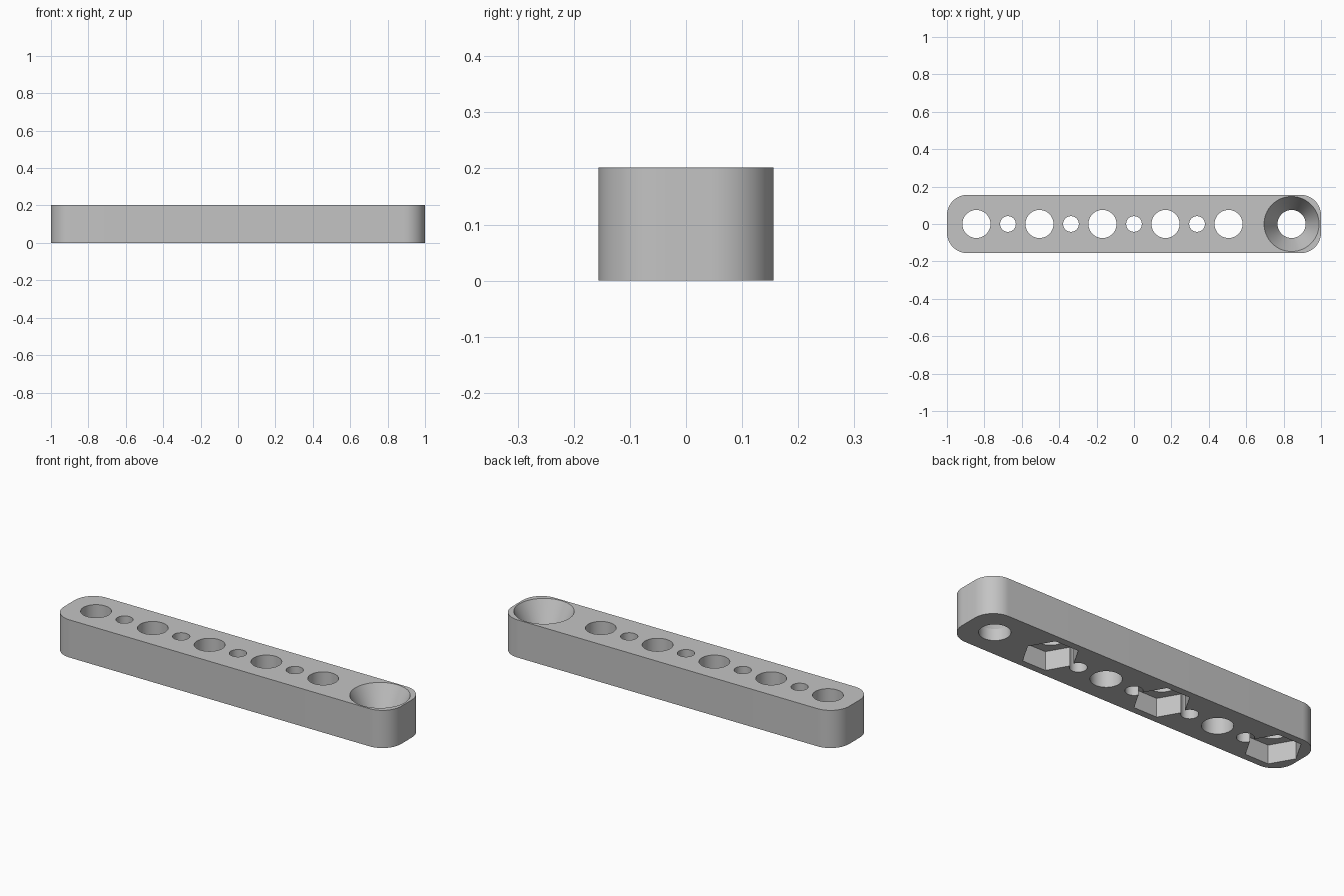
import bpy
import bmesh
from math import pi, cos, sin
from mathutils import Matrix

cube = bpy.data.objects.get("Cube")
if cube:
    bpy.data.objects.remove(cube, do_unlink=True)

HALF_WIDTH, HEIGHT, CORNER = 0.156, 0.202, 0.11
PITCH = 0.337            # spacing of the large holes
BOLT_R, PIN_R, NUT_R, SINK_R = 0.075, 0.042, 0.137, 0.147
NUT_DEPTH, SINK_DEPTH = 0.1, 0.14
EXTRA = 0.02             # cutters overshoot the faces by this much

grey = bpy.data.materials.new("plain grey")
grey.use_nodes = True
colour = (0.55, 0.55, 0.55, 1)
grey.diffuse_color = colour
grey.node_tree.nodes["Principled BSDF"].inputs["Base Color"].default_value = colour


def add_object(name, bm):
    bmesh.ops.recalc_face_normals(bm, faces=bm.faces)
    mesh = bpy.data.meshes.new(name)
    bm.to_mesh(mesh)
    bm.free()
    mesh.materials.append(grey)
    obj = bpy.data.objects.new(name, mesh)
    bpy.context.collection.objects.link(obj)
    return obj


def cut(x, z0, z1, r0, r1, sides=64):
    """Remove a round, conical or hexagonal column from the bar."""
    bm = bmesh.new()
    bmesh.ops.create_cone(bm, cap_ends=True, segments=sides, radius1=r0, radius2=r1,
                          depth=z1 - z0, matrix=Matrix.Translation((x, 0, (z0 + z1) / 2)))
    if sides == 6:       # nut corners point along the bar
        corner = max(bm.verts, key=lambda v: v.co.x).co.x - x
        if corner < r0 * 0.95:
            bmesh.ops.rotate(bm, verts=bm.verts, cent=(x, 0, 0),
                             matrix=Matrix.Rotation(pi / 6, 3, 'Z'))
    cutter = add_object("cutter", bm)
    cutter.hide_render = True
    mod = bar.modifiers.new("cut", 'BOOLEAN')
    mod.operation, mod.solver, mod.object = 'DIFFERENCE', 'EXACT', cutter
    bpy.ops.object.modifier_apply(modifier=mod.name)
    bpy.data.objects.remove(cutter, do_unlink=True)


# Bar with rounded corners
bm = bmesh.new()
outline = []
for quarter, (sx, sy) in enumerate(((1, 1), (-1, 1), (-1, -1), (1, -1))):
    for step in range(17):
        a = (quarter + step / 16) * pi / 2
        outline.append(bm.verts.new((sx * (1 - CORNER) + CORNER * cos(a),
                                     sy * (HALF_WIDTH - CORNER) + CORNER * sin(a), 0)))
base = bm.faces.new(outline)
top = bmesh.ops.extrude_face_region(bm, geom=[base])["geom"]
bmesh.ops.translate(bm, vec=(0, 0, HEIGHT),
                    verts=[v for v in top if isinstance(v, bmesh.types.BMVert)])
bar = add_object("drilled_bar", bm)
bpy.context.view_layer.objects.active = bar
bar.select_set(True)

# Large bolt holes, with a nut pocket under every second one
for i in range(6):
    x = (i - 2.5) * PITCH
    cut(x, -EXTRA, HEIGHT + EXTRA, BOLT_R, BOLT_R)
    if i % 2 == 0:
        cut(x, -EXTRA, NUT_DEPTH, NUT_R, NUT_R, 6)

# Small pin holes between them
for i in range(4):
    cut((i - 2) * PITCH, -EXTRA, HEIGHT + EXTRA, PIN_R, PIN_R, 48)

# Countersink in the last hole
slope = (SINK_R - BOLT_R) / SINK_DEPTH
cut(2.5 * PITCH, HEIGHT - SINK_DEPTH, HEIGHT + EXTRA, BOLT_R, SINK_R + slope * EXTRA)

bpy.ops.object.shade_smooth_by_angle(angle=pi / 7)
